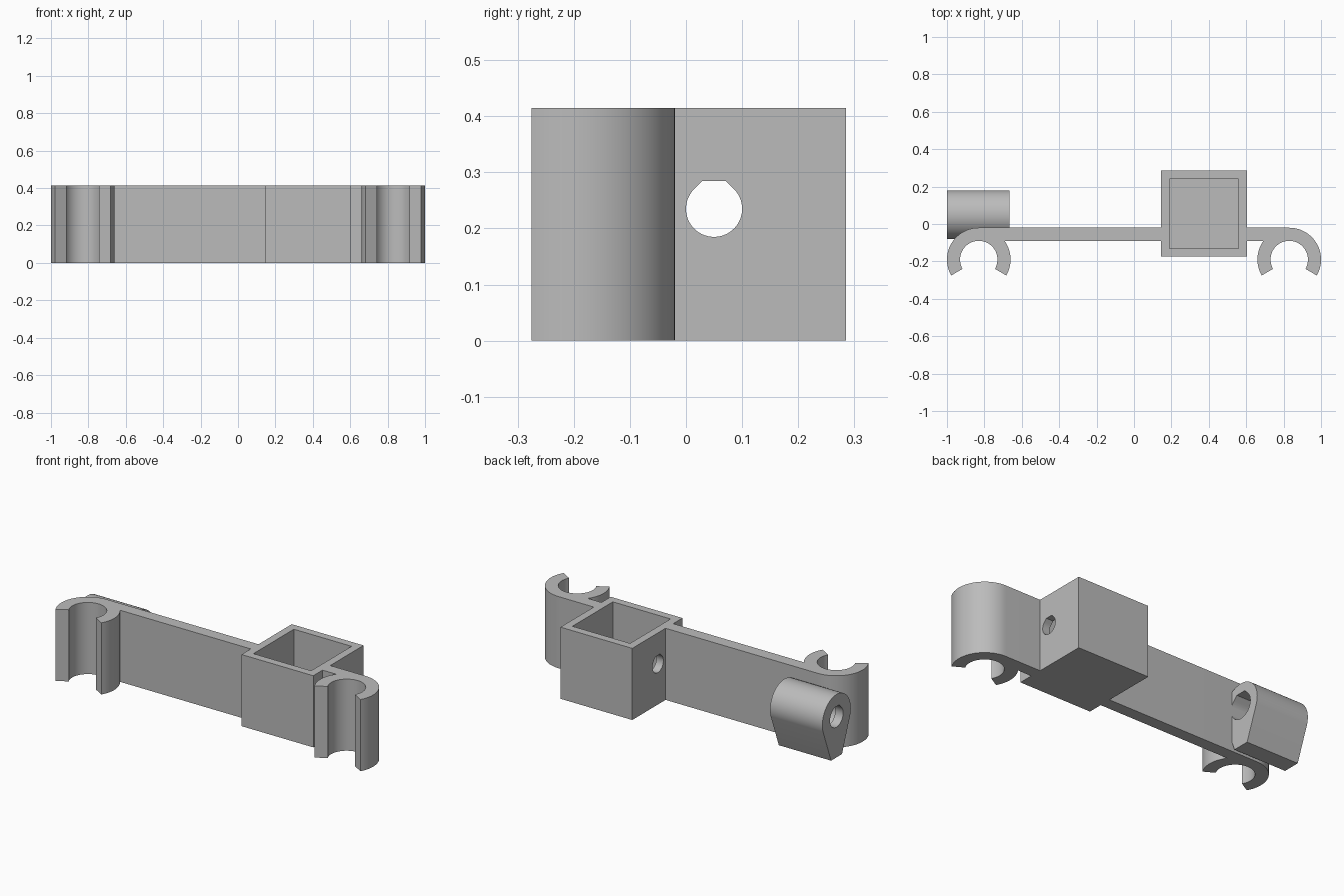
import bpy
import bmesh
from math import sin, cos, radians, sqrt, asin, degrees
from mathutils import Vector

if "Cube" in bpy.data.objects:
    bpy.data.objects.remove(bpy.data.objects["Cube"], do_unlink=True)

HEIGHT = 0.415
ARM_FRONT, ARM_BACK = -0.09, -0.02
CLIP_X, CLIP_Y, CLIP_OUT, CLIP_IN = 0.83, -0.19, 0.17, 0.10
BOX_MIN, BOX_MAX, WALL = Vector((0.145, -0.175)), Vector((0.605, 0.285)), 0.045
HOLE_Y, HOLE_Z = 0.05, 0.235
TUBE_START, TUBE_END = -1.0, -0.665

# One grey plastic
grey = bpy.data.materials.new("grey plastic")
grey.use_nodes = True
colour = (0.5, 0.5, 0.5, 1)
grey.diffuse_color = colour
grey.node_tree.nodes["Principled BSDF"].inputs["Base Color"].default_value = colour


def arc(cx, cy, r, start, end, steps=32):
    angles = [radians(start + (end - start) * i / steps) for i in range(steps + 1)]
    return [(cx + r * cos(a), cy + r * sin(a)) for a in angles]


def prism(name, points, low, high, axis="z"):
    """Extrude a closed outline: (x, y) along z, or (y, z) along x."""
    bm = bmesh.new()
    place = (lambda u, v, w: (u, v, w)) if axis == "z" else (lambda u, v, w: (w, u, v))
    face = bm.faces.new([bm.verts.new(place(u, v, low)) for u, v in points])
    new = bmesh.ops.extrude_face_region(bm, geom=[face])["geom"]
    shift = Vector(place(0, 0, high - low))
    bmesh.ops.translate(bm, vec=shift, verts=[g for g in new if isinstance(g, bmesh.types.BMVert)])
    bmesh.ops.recalc_face_normals(bm, faces=bm.faces)
    mesh = bpy.data.meshes.new(name)
    bm.to_mesh(mesh)
    bm.free()
    mesh.materials.append(grey)
    obj = bpy.data.objects.new(name, mesh)
    bpy.context.collection.objects.link(obj)
    return obj


def rectangle(low, high):
    return [(low.x, low.y), (high.x, low.y), (high.x, high.y), (low.x, high.y)]


def bore(r, low, high):
    """Round hole along x with a flat-topped peak."""
    flat = r * (sqrt(2) - 1)
    outline = arc(HOLE_Y, HOLE_Z, r, 135, 405, 40)
    outline += [(HOLE_Y + flat, HOLE_Z + r), (HOLE_Y - flat, HOLE_Z + r)]
    return prism("hole_cutter", outline, low, high, "x")


def select_only(obj):
    bpy.ops.object.select_all(action="DESELECT")
    obj.select_set(True)
    bpy.context.view_layer.objects.active = obj


def cut(obj, cutter):
    cutter.hide_render = True
    mod = obj.modifiers.new("cut", "BOOLEAN")
    mod.operation, mod.solver, mod.object = "DIFFERENCE", "EXACT", cutter
    select_only(obj)
    bpy.ops.object.modifier_apply(modifier=mod.name)
    bpy.data.objects.remove(cutter, do_unlink=True)


def clip_arm(name, side, root):
    """Flat arm that runs from the socket out into an open C clip."""
    # Angle at which the clip's inner side meets the front of the arm
    meet = degrees(asin((ARM_FRONT - CLIP_Y) / CLIP_OUT))
    outline = [(root, ARM_BACK)]
    outline += arc(-CLIP_X, CLIP_Y, CLIP_OUT, 90, 210)
    outline += arc(-CLIP_X, CLIP_Y, CLIP_IN, 210, -30, 48)
    outline += arc(-CLIP_X, CLIP_Y, CLIP_OUT, -30, meet, 16)
    outline += [(root, ARM_FRONT)]
    return prism(name, [(-side * x, y) for x, y in outline], 0, HEIGHT)


# Arms with snap clips, long on the right and short on the left
parts = [
    clip_arm("right_clip_arm", -1, BOX_MIN.x),
    clip_arm("left_clip_arm", 1, -BOX_MAX.x),
]

# Square socket, open at the top, with a cross hole
socket = prism("square_socket", rectangle(BOX_MIN, BOX_MAX), 0, HEIGHT)
inset = Vector((WALL, WALL))
cut(socket, prism("cavity_cutter", rectangle(BOX_MIN + inset, BOX_MAX - inset), WALL, HEIGHT + 0.1))
cut(socket, bore(0.05, BOX_MIN.x - 0.1, BOX_MAX.x + 0.1))
parts.append(socket)

# Round-topped tube that tapers to a narrow foot
profile = arc(HOLE_Y, HOLE_Z, 0.13, -18, 198, 48)
profile += [(HOLE_Y - 0.05, 0), (HOLE_Y + 0.05, 0)]
tube = prism("rod_tube", profile, TUBE_START, TUBE_END, "x")
cut(tube, bore(0.06, TUBE_START - 0.1, TUBE_END + 0.1))
cut(tube, bore(0.075, TUBE_START + 0.05, TUBE_END + 0.1))
parts.append(tube)

# Smooth curves, crisp edges
for part in parts:
    select_only(part)
    bpy.ops.object.shade_smooth_by_angle(angle=radians(25))
